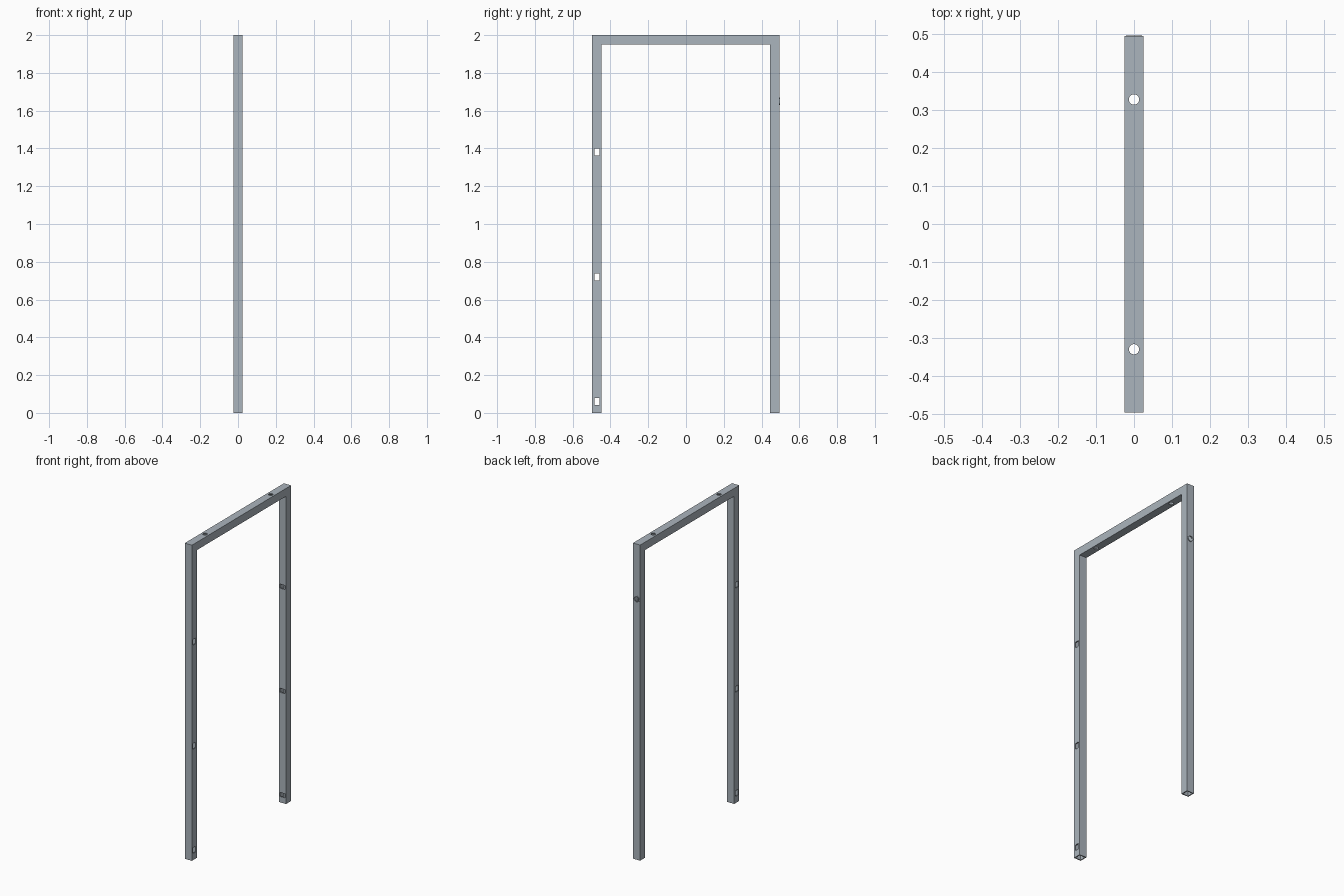
import bpy, bmesh, math
from mathutils import Matrix

if "Cube" in bpy.data.objects:
    bpy.data.objects.remove(bpy.data.objects["Cube"])

C = -0.001            # y centre of the frame (the stud shifts it slightly)
HALF, TOP, TUBE, WALL = 0.496, 2.0, 0.05, 0.006
R90X = (math.pi / 2, 0, 0)


def portal(name, gap, bottom):
    """Upside-down U profile in the YZ plane, extruded along x."""
    o, i, t = HALF - gap, HALF - TUBE + gap, TOP - gap
    u = TOP - TUBE + gap
    pts = [(-o, bottom), (-o, t), (o, t), (o, bottom),
           (i, bottom), (i, u), (-i, u), (-i, bottom)]
    w = TUBE / 2 - gap
    bm = bmesh.new()
    face = bm.faces.new([bm.verts.new((-w, y + C, z)) for y, z in pts])
    ext = bmesh.ops.extrude_face_region(bm, geom=[face])["geom"]
    bmesh.ops.translate(bm, vec=(2 * w, 0, 0),
                        verts=[v for v in ext if isinstance(v, bmesh.types.BMVert)])
    bmesh.ops.recalc_face_normals(bm, faces=bm.faces)
    me = bpy.data.meshes.new(name)
    bm.to_mesh(me)
    bm.free()
    ob = bpy.data.objects.new(name, me)
    bpy.context.collection.objects.link(ob)
    return ob


def box(name, loc, size):
    bpy.ops.mesh.primitive_cube_add(size=1, location=loc)
    ob = bpy.context.object
    ob.name = name
    ob.data.transform(Matrix.Diagonal((*size, 1)))
    return ob


def cylinder(name, loc, radius, depth, rot=(0, 0, 0)):
    bpy.ops.mesh.primitive_cylinder_add(vertices=32, radius=radius, depth=depth,
                                        location=loc, rotation=rot)
    bpy.context.object.name = name
    return bpy.context.object


def cut(target, cutter):
    cutter.hide_render = True
    mod = target.modifiers.new("cut", "BOOLEAN")
    mod.operation, mod.solver, mod.object = "DIFFERENCE", "EXACT", cutter
    bpy.context.view_layer.objects.active = target
    bpy.ops.object.modifier_apply(modifier=mod.name)
    bpy.data.objects.remove(cutter)


# Hollow square-tube frame, open at the feet
frame = portal("tube_frame", 0, 0)
cut(frame, portal("bore_cutter", WALL, -0.1))

# Slots: through the front leg sideways, and in the back leg's inner wall
leg = HALF - TUBE / 2
for z in (0.06, 0.72, 1.38):
    cut(frame, box("slot_cutter", (0, C - leg, z), (0.2, 0.026, 0.037)))
    cut(frame, box("slot_cutter", (0, C + HALF - TUBE, z - 0.01), (0.037, 0.03, 0.026)))

# Round holes through the top beam
for side in (-1, 1):
    cut(frame, cylinder("hole_cutter", (0, C + side * 0.329, TOP), 0.0135, 0.3))

# Low round collar on the outside of the back leg, open into the tube
stud = cylinder("collar", (0, C + HALF - 0.002, 1.65), 0.021, 0.008, R90X)
for part in (frame, stud):
    cut(part, cylinder("port_cutter", (0, C + HALF, 1.65), 0.016, 0.03, R90X))

# Blue-grey steel
steel = bpy.data.materials.new("steel")
steel.diffuse_color = (0.41, 0.46, 0.51, 1)
steel.use_nodes = True
steel.node_tree.nodes["Principled BSDF"].inputs["Base Color"].default_value = steel.diffuse_color

for ob in (frame, stud):
    ob.data.materials.clear()
    ob.data.materials.append(steel)
    bpy.ops.object.select_all(action="DESELECT")
    ob.select_set(True)
    bpy.context.view_layer.objects.active = ob
    bpy.ops.object.shade_smooth_by_angle()
